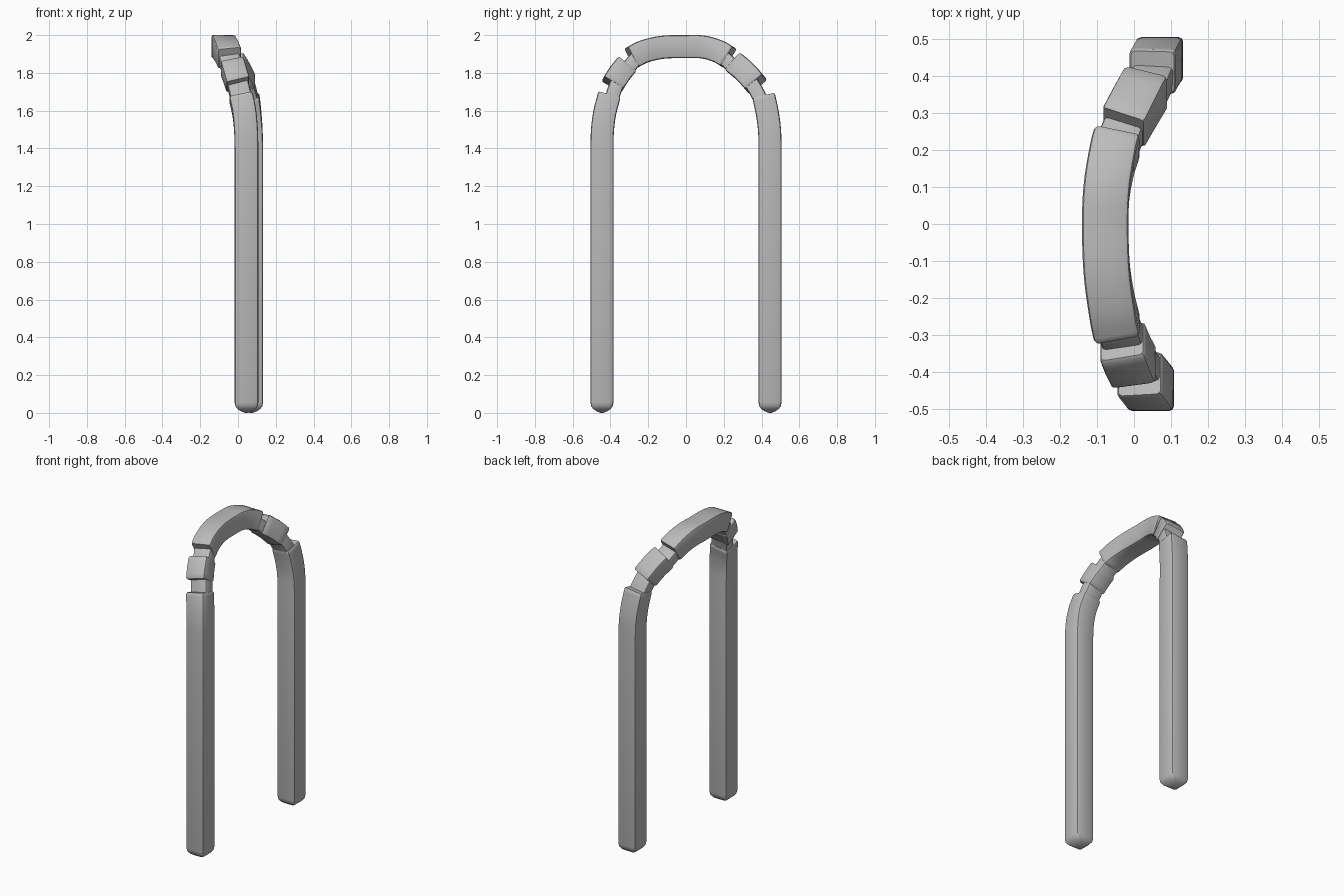
import bpy, bmesh, math
from mathutils import Vector

if "Cube" in bpy.data.objects:
    bpy.data.objects.remove(bpy.data.objects["Cube"])

grey = bpy.data.materials.new("plain_grey")
grey.diffuse_color = (0.5, 0.5, 0.5, 1)
grey.use_nodes = True
grey.node_tree.nodes["Principled BSDF"].inputs["Base Color"].default_value = grey.diffuse_color


def smooth_path(pts, steps):
    """Catmull-Rom curve through the points."""
    p = [Vector(q) for q in pts]
    p = [2 * p[0] - p[1]] + p + [2 * p[-1] - p[-2]]
    out = []
    for i in range(1, len(p) - 2):
        a, b, c, d = p[i - 1:i + 3]
        for k in range(steps):
            t = k / steps
            out.append(0.5 * (2 * b + (c - a) * t + (2 * a - 5 * b + 4 * c - d) * t * t
                              + (3 * b - a - 3 * c + d) * t ** 3))
    return out + [p[-2]]


def frame(t):
    """Side and outward directions for a path tangent."""
    x = Vector((1, 0, 0))
    b = (x - t * x.dot(t)).normalized()
    return b, b.cross(t)


def bar(name, path, half_b=0.063, half_n=0.061, shift=0.0, bevel=0.012,
        start_scale=None, end_scale=None):
    """Sweep a bevelled square section along a path and close both ends."""
    n = len(path)
    scales = [1.0] * n
    if start_scale:
        scales[:len(start_scale)] = start_scale
    if end_scale:
        scales[-len(end_scale):] = end_scale
    c = bevel
    sec = []
    for sx, sy in ((1, 1), (-1, 1), (-1, -1), (1, -1)):
        pair = [(sx * half_b, sy * (half_n - c)), (sx * (half_b - c), sy * half_n)]
        mid = (sx * (half_b - 0.3 * c), sy * (half_n - 0.3 * c))
        pair = [pair[0], mid, pair[1]]
        sec += pair if sx * sy > 0 else pair[::-1]
    bm = bmesh.new()
    rings = []
    for i, p in enumerate(path):
        t = (path[min(i + 1, n - 1)] - path[max(i - 1, 0)]).normalized()
        b, o = frame(t)
        rings.append([bm.verts.new(p + b * (u * scales[i]) + o * (v * scales[i] + shift))
                      for u, v in sec])
    m = len(sec)
    for r, q in zip(rings, rings[1:]):
        for j in range(m):
            bm.faces.new((r[j], r[(j + 1) % m], q[(j + 1) % m], q[j]))
    bm.faces.new(rings[0][::-1])
    bm.faces.new(rings[-1])
    bmesh.ops.recalc_face_normals(bm, faces=bm.faces)
    me = bpy.data.meshes.new(name)
    bm.to_mesh(me)
    bm.free()
    me.materials.append(grey)
    ob = bpy.data.objects.new(name, me)
    bpy.context.collection.objects.link(ob)
    bpy.ops.object.select_all(action='DESELECT')
    bpy.context.view_layer.objects.active = ob
    ob.select_set(True)
    bpy.ops.object.shade_smooth_by_angle(angle=math.radians(35))
    return ob


def with_lips(path):
    """Add a short end step so the cut ends can be slightly rounded."""
    a = path[0] + (path[1] - path[0]).normalized() * 0.008
    b = path[-1] + (path[-2] - path[-1]).normalized() * 0.008
    return [path[0], a] + path[1:-1] + [b, path[-1]]


# Legs: straight posts with a domed foot, bending inwards at the top
foot_scale = [0.12, 0.45, 0.75, 0.93, 1.0]
leg_tops = {
    "front_leg": [(.045, -.445, 1.40), (.042, -.442, 1.5), (.033, -.430, 1.59), (.015, -.408, 1.675)],
    "back_leg": [(.070, .445, 1.40), (.067, .442, 1.5), (.060, .430, 1.59), (.050, .412, 1.675)],
}
for name, pts in leg_tops.items():
    x, y, _ = pts[0]
    foot = [Vector((x, y, z)) for z in (0.0, 0.008, 0.02, 0.035, 0.055)]
    top = smooth_path(pts, 4)
    end = top[-1] + (top[-2] - top[-1]).normalized() * 0.008
    bar(name, foot + top[:-1] + [end, top[-1]], start_scale=foot_scale, end_scale=[0.93])

# Crown: long curved piece across the top
crown = smooth_path([(-.045, -.288, 1.880), (-.060, -.22, 1.914), (-.074, -.12, 1.936),
                     (-.078, 0, 1.939), (-.074, .09, 1.937), (-.060, .17, 1.914),
                     (-.045, .225, 1.882)], 4)
bar("crown", with_lips(crown), start_scale=[0.93], end_scale=[0.93])

# Short blocks between crown and legs
blocks = {
    "front_block": [(.000, -.388, 1.738), (-.017, -.355, 1.792), (-.032, -.318, 1.838)],
    "back_block": [(-.028, .262, 1.848), (.003, .318, 1.800), (.033, .370, 1.740)],
}
for name, pts in blocks.items():
    bar(name, with_lips(smooth_path(pts, 2)), start_scale=[0.93], end_scale=[0.93])

# Necks: thinner links, flush on the inner side, leaving outer notches
necks = {
    "front_lower_neck": [(.018, -.413, 1.66), (.008, -.398, 1.707), (-.003, -.383, 1.75)],
    "front_upper_neck": [(-.028, -.328, 1.825), (-.038, -.303, 1.859), (-.049, -.275, 1.888)],
    "back_upper_neck": [(-.049, .213, 1.891), (-.037, .243, 1.865), (-.025, .272, 1.838)],
    "back_lower_neck": [(.030, .365, 1.750), (.042, .391, 1.707), (.052, .414, 1.66)],
}
for name, pts in necks.items():
    bar(name, smooth_path(pts, 3), half_b=0.056, half_n=0.038, shift=-0.018)
